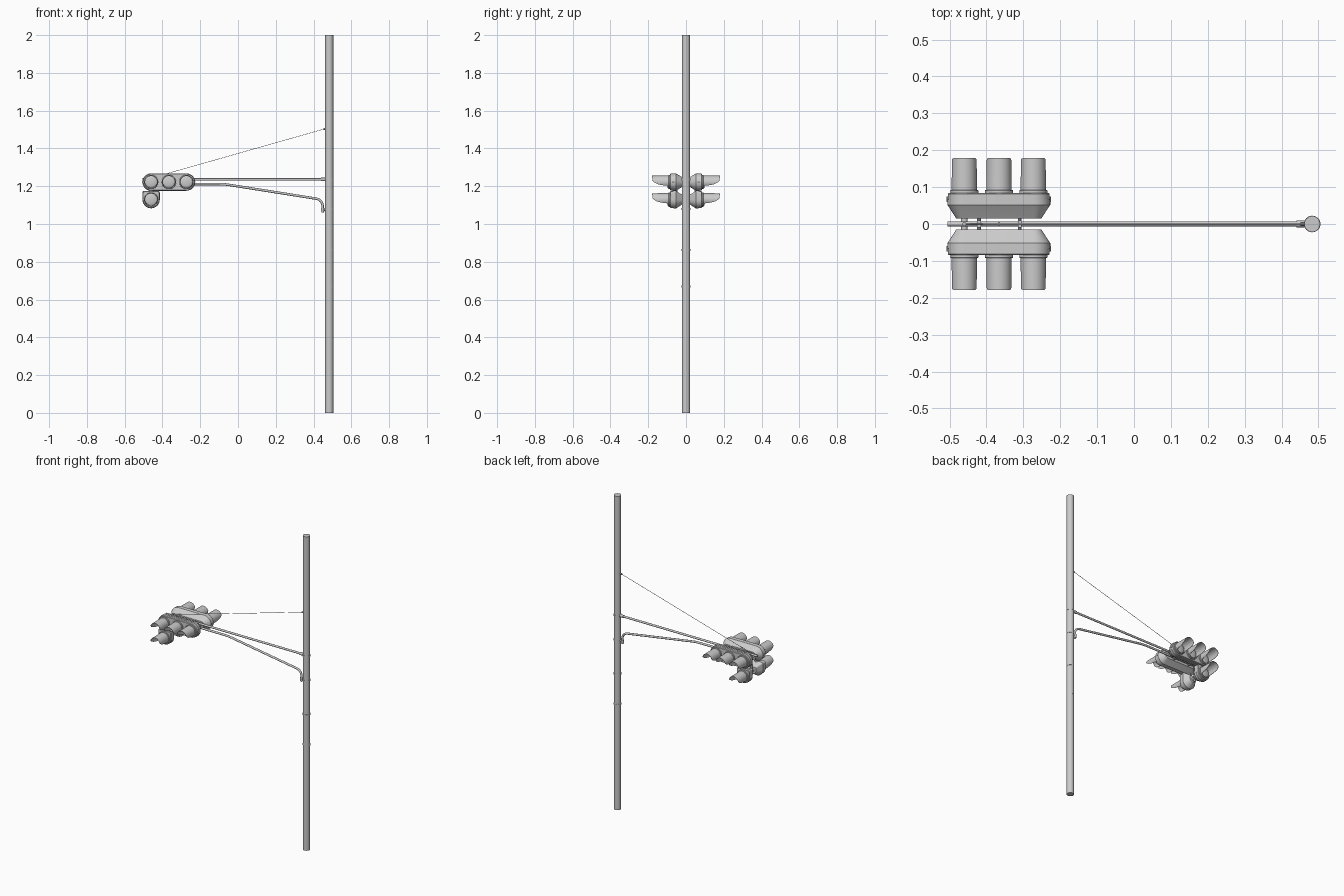
import bpy, bmesh, math
from mathutils import Vector

if "Cube" in bpy.data.objects:
    bpy.data.objects.remove(bpy.data.objects["Cube"])

ARM_Z, LOW_Z, LAMP_Z, SIDE_Z = 1.236, 1.211, 1.222, 1.129
LAMPS = (-0.46, -0.366, -0.273)
POLE_X, POLE_R = 0.483, 0.0215


def finish(name, bm, angle=35):
    bmesh.ops.recalc_face_normals(bm, faces=bm.faces)
    me = bpy.data.meshes.new(name)
    bm.to_mesh(me)
    bm.free()
    me.shade_smooth()
    me.set_sharp_from_angle(angle=math.radians(angle))
    ob = bpy.data.objects.new(name, me)
    bpy.context.collection.objects.link(ob)
    return ob


def loft(name, rings, caps=True):
    bm = bmesh.new()
    rows = [[bm.verts.new(p) for p in r] for r in rings]
    n = len(rows[0])
    for a, b in zip(rows, rows[1:]):
        for i in range(n):
            bm.faces.new((a[i], a[(i + 1) % n], b[(i + 1) % n], b[i]))
    if caps:
        bm.faces.new(rows[0])
        bm.faces.new(rows[-1])
    return finish(name, bm)


def rod(name, a, b, r, n=16):
    a, b = Vector(a), Vector(b)
    q = (b - a).to_track_quat('Z', 'Y')
    circle = [q @ Vector((r * math.cos(2 * math.pi * i / n), r * math.sin(2 * math.pi * i / n), 0)) for i in range(n)]
    return loft(name, [[p + v for v in circle] for p in (a, b)])


def tube(name, pts, r, n=12):
    pts = [Vector(p) for p in pts]
    rings = []
    for i, p in enumerate(pts):
        t = (pts[min(i + 1, len(pts) - 1)] - pts[max(i - 1, 0)]).normalized()
        side = Vector((0, 1, 0))
        up = t.cross(side)
        rings.append([p + r * (math.cos(2 * math.pi * k / n) * side + math.sin(2 * math.pi * k / n) * up)
                      for k in range(n)])
    return loft(name, rings)


def outline(x0, x1, z, r, square_top):
    # stadium outline, or a rounded-bottom box with a nearly square top
    c = r * 0.2 if square_top else r
    pts = []
    for cx, cz, rad, start in ((x1 + r - c, z + r - c, c, 90), (x1, z, r, 0),
                               (x0, z, r, -90), (x0 - r + c, z + r - c, c, -180)):
        for k in range(9):
            a = math.radians(start - 90 * k / 8.01)
            pts.append((cx + rad * math.cos(a), cz + rad * math.sin(a)))
    return pts


def housing(name, x0, x1, z, s, square_top=False):
    # tapered back, straight band, slightly rounded front door
    rings = [[(x, s * y, zz) for x, zz in outline(x0, x1, z, r, square_top)]
             for y, r in ((0.015, 0.022), (0.05, 0.0445), (0.052, 0.046), (0.066, 0.046),
                          (0.067, 0.0445), (0.081, 0.0445), (0.084, 0.042))]
    return loft(name, rings)


def lamp(tag, x, z, s):
    def ring(y, r, n=40):
        return [(x + r * math.sin(2 * math.pi * i / n), s * y, z + r * math.cos(2 * math.pi * i / n))
                for i in range(n)]
    # mounting collar
    loft("lamp_collar_" + tag, [ring(0.083, 0.038), ring(0.091, 0.038), ring(0.092, 0.037),
                               ring(0.092, 0.032), ring(0.083, 0.032)], False)
    # domed lens
    loft("lens_" + tag, [ring(0.086 + 0.008 * math.cos(t), 0.033 * math.sin(t))
                         for t in (math.pi / 2, 1.25, 0.9, 0.55, 0.15)])
    # sun hood: a tube whose lower part is cut away
    steps = ((1, .179), (.3, .178), (0, .171), (-.3, .153), (-.5, .127), (-.58, .1), (-1, .096))

    def reach(c):
        for (c1, l1), (c0, l0) in zip(steps, steps[1:]):
            if c >= c0:
                return l0 + (l1 - l0) * (c - c0) / (c1 - c0)
        return steps[-1][1]

    def edge(r, n=40):
        return [(x + r * math.sin(2 * math.pi * i / n), s * reach(math.cos(2 * math.pi * i / n)),
                 z + r * math.cos(2 * math.pi * i / n)) for i in range(n)]
    loft("hood_" + tag, [ring(0.085, 0.0345), edge(0.0335), edge(0.0318), ring(0.085, 0.0325)], False)


def box(name, c, size):
    bm = bmesh.new()
    bmesh.ops.create_cube(bm, size=1)
    for v in bm.verts:
        v.co = Vector(c) + Vector(v.co[i] * size[i] for i in range(3))
    return finish(name, bm)


# Pole with its thin bands
rod("pole", (POLE_X, 0, 0), (POLE_X, 0, 2), POLE_R, 32)
for i, z in enumerate((0.67, 0.862, 1.08, ARM_Z)):
    rod(f"pole_band_{i}", (POLE_X, 0, z - 0.005), (POLE_X, 0, z + 0.005), POLE_R + 0.001, 32)

# Upper straight arm and lower bent brace
rod("upper_arm", (-0.505, 0, ARM_Z), (0.47, 0, ARM_Z), 0.0065)
rod("arm_socket", (0.44, 0, ARM_Z), (0.468, 0, ARM_Z), 0.009)
bend = [(-0.49, 0, LOW_Z), (-0.1, 0, LOW_Z), (-0.07, 0, 1.21), (-0.04, 0, 1.206), (0.39, 0, 1.138)]
for k in range(7):
    a = math.radians(80 - 80 * k / 6)
    bend.append((0.408 + 0.04 * math.cos(a), 0, 1.095 + 0.04 * math.sin(a)))
bend.append((0.448, 0, 1.06))
tube("lower_brace", bend, 0.0065)
rod("brace_collar", (0.448, 0, 1.065), (0.448, 0, 1.085), 0.009)
rod("brace_bolt", (0.445, 0, 1.076), (0.47, 0, 1.076), 0.006)

# Stay wire with its eye bolts
rod("stay_wire", (-0.46, 0, 1.243), (0.456, 0, 1.503), 0.0013, 6)
rod("wire_bolt", (0.452, 0, 1.503), (0.47, 0, 1.503), 0.005, 10)
rod("wire_clamp", (-0.46, 0, 1.228), (-0.46, 0, 1.247), 0.005, 10)

# Clamps on the arms and the drop tube for the side lamp
for i, x in enumerate((-0.42, -0.31)):
    box(f"arm_clamp_{i}", (x, 0, 1.2235), (0.01, 0.02, 0.045))
    rod(f"clamp_bolt_{i}", (x, -0.02, 1.2235), (x, 0.02, 1.2235), 0.005, 10)
rod("centre_spacer", (-0.366, 0, 1.205), (-0.366, 0, 1.243), 0.0045, 10)
rod("drop_tube", (-0.46, 0, 1.108), (-0.46, 0, LOW_Z), 0.0065)
rod("drop_bolt", (-0.46, -0.02, SIDE_Z), (-0.46, 0.02, SIDE_Z), 0.009, 12)

# Signal heads, facing front and back
for s, side in ((-1, "front"), (1, "back")):
    housing("main_housing_" + side, LAMPS[0], LAMPS[-1], LAMP_Z, s)
    housing("side_housing_" + side, LAMPS[0], LAMPS[0], SIDE_Z, s, True)
    for i, x in enumerate(LAMPS):
        lamp(f"{side}_{i}", x, LAMP_Z, s)
    lamp(side + "_side", LAMPS[0], SIDE_Z, s)
    # short neck joining the two housings
    rod("housing_neck_" + side, (-0.46, s * 0.058, 1.165), (-0.46, s * 0.058, 1.185), 0.014)
    # door latches at both ends
    for i, x in enumerate((-0.505, -0.2285)):
        rod(f"door_latch_{side}_{i}", (x, s * 0.06, LAMP_Z), (x, s * 0.074, LAMP_Z), 0.003, 8)
